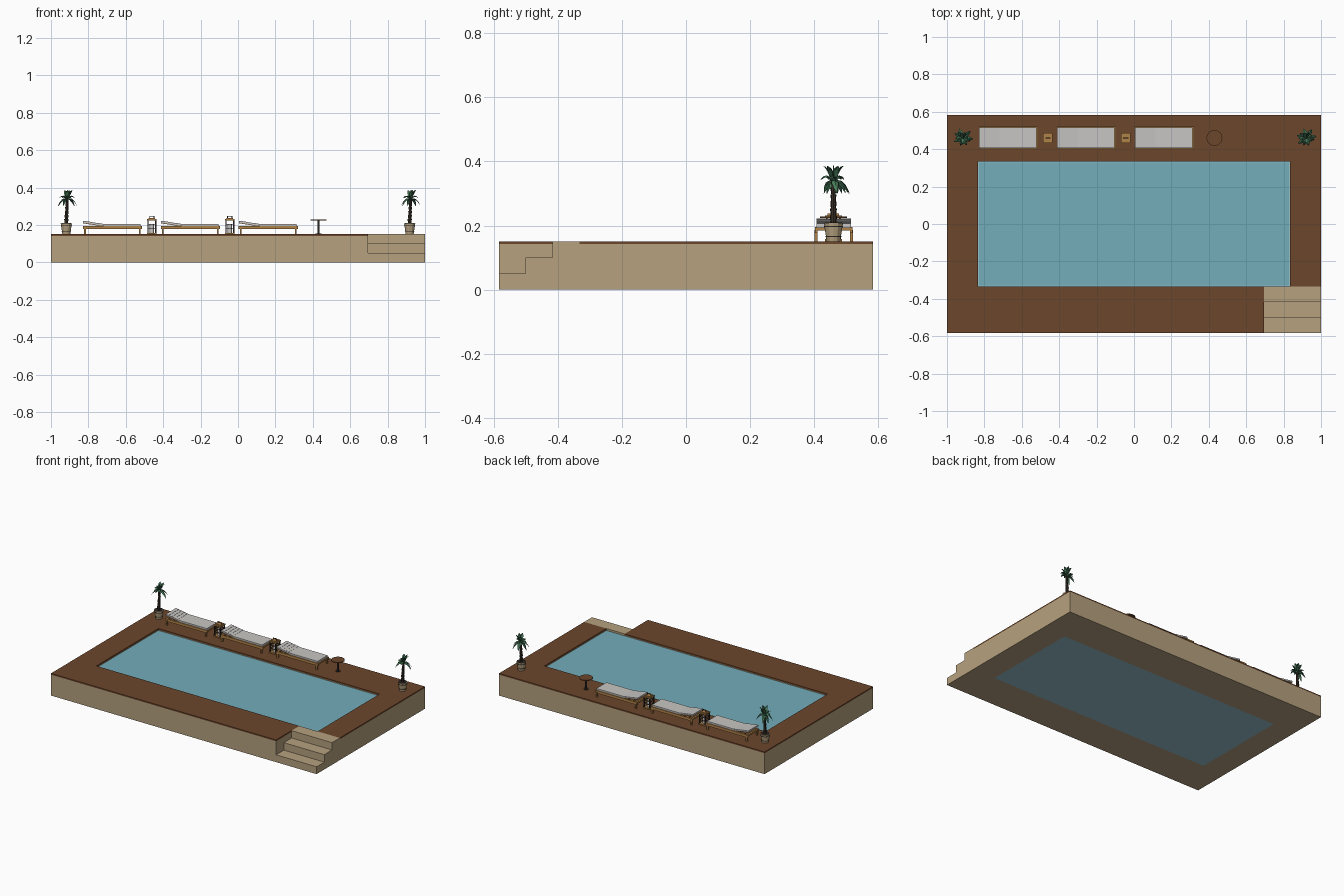
import bpy, bmesh, math, random
from mathutils import Vector, Matrix

if "Cube" in bpy.data.objects:
    bpy.data.objects.remove(bpy.data.objects["Cube"])

random.seed(4)


def mat(name, r, g, b):
    """Flat colour given as 0-255 display values, stored as linear."""
    m = bpy.data.materials.new(name)
    lin = [((c / 255 + 0.055) / 1.055) ** 2.4 for c in (r, g, b)]
    m.diffuse_color = (*lin, 1)
    m.use_nodes = True
    m.node_tree.nodes["Principled BSDF"].inputs["Base Color"].default_value = m.diffuse_color
    return m


STONE = mat("sandstone", 182, 161, 127)
DECK = mat("deck brown", 108, 70, 43)
WATER = mat("pool water", 115, 173, 187)
TILE = mat("pool tile", 150, 192, 202)
WOOD = mat("light wood", 176, 130, 72)
FABRIC = mat("cushion grey", 200, 198, 195)
IRON = mat("dark metal", 45, 40, 36)
BARK = mat("trunk", 58, 48, 40)
LEAF = mat("leaf green", 72, 125, 90)
LEAF2 = mat("dark leaf green", 48, 84, 64)


def finish(name, bm, *mats):
    bmesh.ops.recalc_face_normals(bm, faces=bm.faces)
    me = bpy.data.meshes.new(name)
    bm.to_mesh(me)
    bm.free()
    for m in mats:
        me.materials.append(m)
    ob = bpy.data.objects.new(name, me)
    bpy.context.collection.objects.link(ob)
    return ob


def add_box(bm, x0, x1, y0, y1, z0, z1, tilt=0.0):
    c = Vector(((x0 + x1) / 2, (y0 + y1) / 2, (z0 + z1) / 2))
    m = Matrix.Translation(c) @ Matrix.Rotation(tilt, 4, 'Y') @ Matrix.Diagonal((x1 - x0, y1 - y0, z1 - z0, 1))
    bmesh.ops.create_cube(bm, size=1, matrix=m)


def add_cyl(bm, x, y, z0, z1, r0, r1, sides=12):
    bmesh.ops.create_cone(bm, cap_ends=True, segments=sides, radius1=r0, radius2=r1, depth=z1 - z0,
                          matrix=Matrix.Translation((x, y, (z0 + z1) / 2)))


def prism(name, pts, vec, m):
    """Extrude a closed 3D outline along vec."""
    bm = bmesh.new()
    f = bm.faces.new([bm.verts.new(p) for p in pts])
    r = bmesh.ops.extrude_face_region(bm, geom=[f], use_keep_orig=True)
    bmesh.ops.translate(bm, vec=vec, verts=[v for v in r['geom'] if isinstance(v, bmesh.types.BMVert)])
    return finish(name, bm, m)


# Base and deck share one outline: open towards the stairs corner, wrapped round the pool
HX, HY, PX, PY, SX = 1.0, 0.583, 0.833, 0.333, 0.695
outline = [(-HX, -HY), (SX, -HY), (SX, -PY), (-PX, -PY), (-PX, PY), (PX, PY),
           (PX, -PY), (HX, -PY), (HX, HY), (-HX, HY)]
TOP = 0.151
prism("base", [(x, y, 0) for x, y in outline], (0, 0, 0.142), STONE)
prism("deck", [(x, y, 0.142) for x, y in outline], (0, 0, TOP - 0.142), DECK)

# Corner stairs
prof = [(-HY, 0), (-HY, 0.05), (-0.5, 0.05), (-0.5, 0.101), (-0.417, 0.101), (-0.417, TOP), (-PY, TOP), (-PY, 0)]
prism("stairs", [(SX, y, z) for y, z in prof], (HX - SX, 0, 0), STONE)

# Pool basin with a thin tile rim, and the water
bm = bmesh.new()
add_box(bm, -PX, PX, -PY, PY, 0, 0.138)
finish("pool_basin", bm, TILE)
bm = bmesh.new()
add_box(bm, -PX + .005, PX - .005, -PY + .005, PY - .005, 0.13, 0.1395)
finish("pool_water", bm, WATER)


def lounger(x):
    """Wooden lounger, head end at x, with flat cushion and raised back."""
    y0, y1, L = 0.402, 0.52, 0.318
    bm = bmesh.new()
    for y in (y0, y1 - 0.008):
        add_box(bm, x, x + L, y, y + 0.008, 0.177, 0.195)
        for lx in (0.006, L - 0.018):
            add_box(bm, x + lx, x + lx + 0.01, y - .001, y + 0.009, TOP, 0.186)
    for i in range(9):
        sx = x + 0.002 + i * (L - 0.016) / 8
        add_box(bm, sx, sx + 0.012, y0 + .008, y1 - .008, 0.184, 0.194)
    # sloping back support
    for y in (y0 + 0.012, y1 - 0.018):
        add_box(bm, x, x + 0.115, y, y + 0.006, 0.2, 0.204, 0.16)
    finish("lounger_frame", bm, WOOD)

    bm = bmesh.new()
    add_box(bm, x + 0.11, x + L - 0.008, y0 + .005, y1 - .005, 0.194, 0.206)
    # back cushion rolls stepping up to the head
    for i in range(5):
        cx, cz = x + 0.012 + i * 0.0225, 0.216 - i * 0.0036
        add_box(bm, cx - 0.0115, cx + 0.0115, y0 + .005, y1 - .005, cz - 0.005, cz + 0.005, 0.1)
    finish("lounger_cushion", bm, FABRIC)


for lx in (-0.83, -0.413, 0.004):
    lounger(lx)


def lantern(x, y=0.46):
    """Square lantern with a candle and a top handle."""
    h = 0.026
    bm = bmesh.new()
    add_box(bm, x - h, x + h, y - h, y + h, TOP, 0.158)
    add_box(bm, x - h, x + h, y - h, y + h, 0.224, 0.232)
    add_box(bm, x - .018, x + .018, y - .018, y + .018, 0.232, 0.237)
    finish("lantern_plates", bm, WOOD)
    bm = bmesh.new()
    for sx in (-1, 1):
        for sy in (-1, 1):
            cx, cy = x + sx * 0.021, y + sy * 0.021
            add_box(bm, cx - .003, cx + .003, cy - .003, cy + .003, 0.158, 0.224)
        for z in (0.18, 0.202):
            add_box(bm, x - .021, x + .021, y + sx * .021 - .0015, y + sx * .021 + .0015, z, z + .003)
            add_box(bm, x + sx * .021 - .0015, x + sx * .021 + .0015, y - .021, y + .021, z, z + .003)
        add_box(bm, x + sx * .012 - .0015, x + sx * .012 + .0015, y - .002, y + .002, 0.237, 0.247)
    add_box(bm, x - .0135, x + .0135, y - .002, y + .002, 0.245, 0.248)
    finish("lantern_frame", bm, IRON)
    bm = bmesh.new()
    add_cyl(bm, x, y, 0.158, 0.205, 0.012, 0.012)
    finish("lantern_candle", bm, FABRIC)


for lx in (-0.461, -0.044):
    lantern(lx)

# Round table
bm = bmesh.new()
add_cyl(bm, 0.43, 0.46, 0.224, 0.229, 0.042, 0.042, 32)
finish("table_top", bm, DECK)
bm = bmesh.new()
add_cyl(bm, 0.43, 0.46, TOP, 0.224, 0.006, 0.006)
add_cyl(bm, 0.43, 0.46, TOP, 0.154, 0.016, 0.016, 16)
finish("table_post", bm, IRON)


def palm(x, y=0.46):
    """Potted palm: staved pot, tapered trunk, drooping leaves."""
    bm = bmesh.new()
    add_cyl(bm, x, y, TOP, 0.208, 0.021, 0.03)
    finish("pot", bm, STONE)
    bm = bmesh.new()
    add_cyl(bm, x, y, 0.2081, 0.2095, 0.026, 0.026)
    for z, r in ((0.165, 0.0245), (0.195, 0.0292)):
        add_cyl(bm, x, y, z, z + 0.003, r, r + 0.0005)
    finish("pot_soil_and_bands", bm, IRON)
    bm = bmesh.new()
    for i in range(6):
        z = 0.208 + i * 0.022
        add_cyl(bm, x + i * 0.001, y, z, z + 0.023, 0.009 - i * .0006, 0.0115 - i * .0007, 8)
    finish("palm_trunk", bm, BARK)
    # leaf blades: two folded halves along an arching midrib
    bm = bmesh.new()
    for i in range(15):
        a = i * 2.399 + random.uniform(-.2, .2)
        up = (i % 3) / 2
        reach = 0.054 - 0.022 * up
        d, s = Vector((math.cos(a), math.sin(a), 0)), Vector((-math.sin(a), math.cos(a), 0))
        rows = []
        for k in range(5):
            t = k / 4
            p = Vector((x + 0.005, y, 0.334)) + d * reach * t
            p.z += t * (0.055 + 0.05 * up) - t * t * (0.088 - 0.035 * up)
            w = (0.003, 0.009, 0.011, 0.008, 0.0008)[k]
            drop = Vector((0, 0, -w * 0.5))
            rows.append([bm.verts.new(q) for q in (p - s * w + drop, p, p + s * w + drop)])
        for r0, r1 in zip(rows, rows[1:]):
            for j in (0, 1):
                f = bm.faces.new((r0[j], r0[j + 1], r1[j + 1], r1[j]))
                f.material_index = i % 2
    # upright young shoot
    n = len(bm.faces)
    add_cyl(bm, x + 0.005, y, 0.33, 0.388, 0.006, 0.001, 5)
    finish("palm_leaves", bm, LEAF, LEAF2)


for px in (-0.918, 0.918):
    palm(px)
